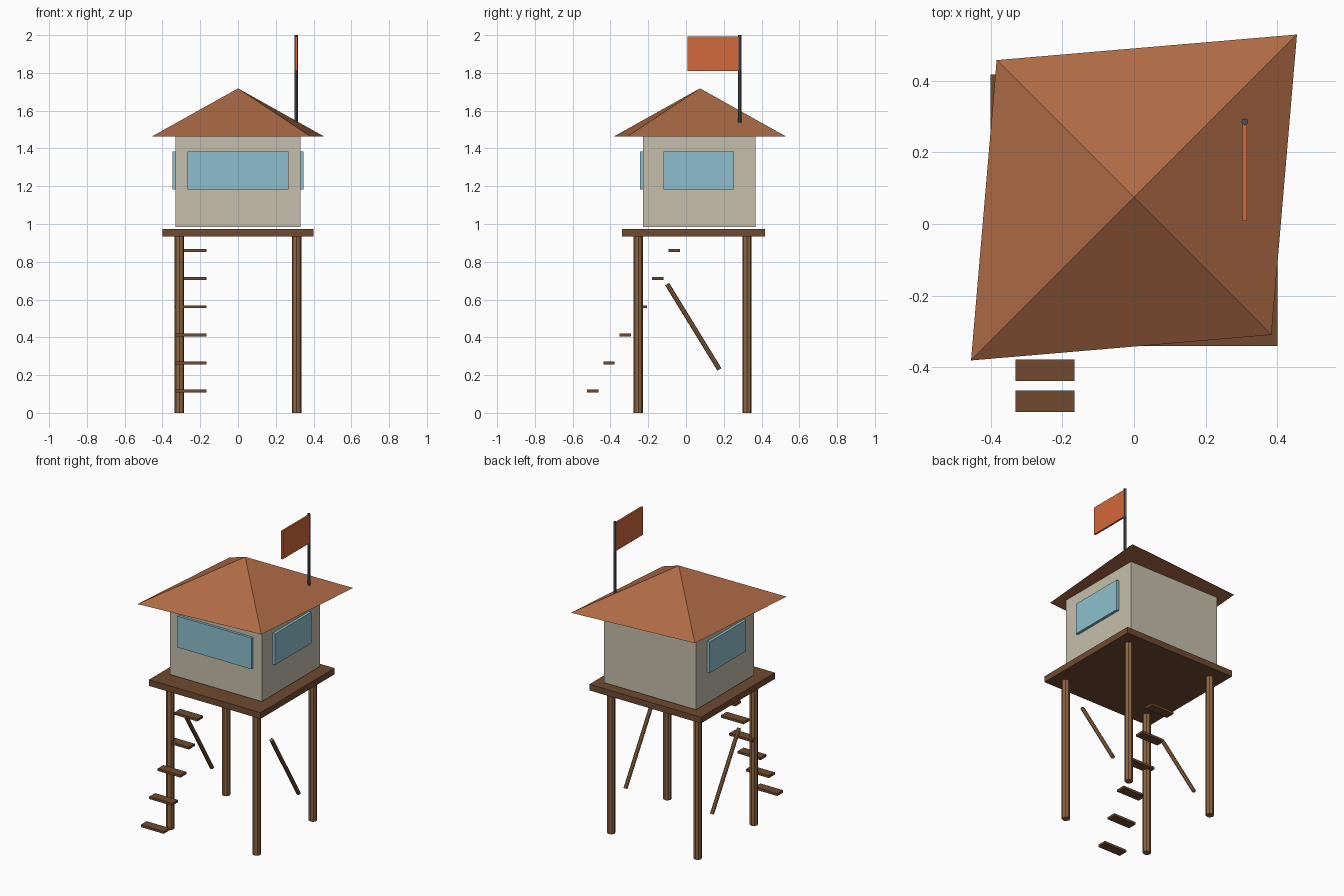
import bpy, math
from mathutils import Vector

if "Cube" in bpy.data.objects:
    bpy.data.objects.remove(bpy.data.objects["Cube"])


def mat(name, rgb):
    m = bpy.data.materials.new(name)
    m.diffuse_color = (*rgb, 1)
    m.use_nodes = True
    m.node_tree.nodes["Principled BSDF"].inputs["Base Color"].default_value = m.diffuse_color
    return m


POST = mat("post_wood", (0.27, 0.13, 0.055))
DECK = mat("dark_wood", (0.16, 0.07, 0.03))
WALL = mat("cream_wall", (0.56, 0.52, 0.41))
GLASS = mat("blue_glass", (0.27, 0.53, 0.62))
ROOF = mat("clay_roof", (0.42, 0.145, 0.06))
STEEL = mat("dark_steel", (0.07, 0.08, 0.09))
CLOTH = mat("orange_cloth", (0.65, 0.14, 0.045))


def finish(name, m):
    ob = bpy.context.object
    ob.name = name
    ob.data.materials.append(m)
    return ob


def box(name, x, y, z, m):
    """Box from (min, max) pairs on each axis."""
    bpy.ops.mesh.primitive_cube_add(size=1, location=[sum(r) / 2 for r in (x, y, z)])
    ob = finish(name, m)
    ob.scale = [r[1] - r[0] for r in (x, y, z)]
    return ob


def rod(name, a, b, r, m, sides=8):
    a, b = Vector(a), Vector(b)
    bpy.ops.mesh.primitive_cylinder_add(vertices=sides, radius=r, depth=(b - a).length,
                                        location=(a + b) / 2)
    ob = finish(name, m)
    ob.rotation_euler = (b - a).to_track_quat('Z', 'Y').to_euler()
    return ob


# Stilts and diagonal braces
for side, sx in (("left", -0.31), ("right", 0.31)):
    for end, y in (("front", -0.252), ("back", 0.323)):
        rod(f"{end}_{side}_leg", (sx, y, 0), (sx, y, 0.935), 0.025, POST)
    rod(f"{side}_brace", (sx, -0.1, 0.682), (sx, 0.177, 0.23), 0.0125, POST)

# Deck and cabin
box("deck", (-0.4, 0.4), (-0.34, 0.417), (0.933, 0.973), DECK)
box("cabin", (-0.33, 0.33), (-0.227, 0.367), (0.983, 1.464), WALL)

# Windows on the front and both sides
WZ = (1.182, 1.384)
box("front_window", (-0.268, 0.268), (-0.243, -0.223), WZ, GLASS)
box("left_window", (-0.347, -0.327), (-0.118, 0.255), WZ, GLASS)
box("right_window", (0.327, 0.347), (-0.118, 0.255), WZ, GLASS)

# Pyramid roof, stretched along one diagonal
bpy.ops.mesh.primitive_cone_add(vertices=4, radius1=1, radius2=0, depth=0.254,
                                location=(0, 0.074, 1.591))
roof = finish("roof", ROOF)
roof.scale = (0.643, 0.542, 1)
roof.rotation_euler.z = math.radians(45)

# Open stair treads
for i in range(6):
    y, z = -0.494 + 0.0862 * i, 0.115 + 0.149 * i
    box(f"stair_tread_{i + 1}", (-0.33, -0.166), (y - 0.03, y + 0.03),
        (z - 0.0075, z + 0.0075), DECK)

# Flag
rod("flag_pole", (0.309, 0.285, 1.537), (0.309, 0.285, 2.0), 0.0095, STEEL)
box("flag", (0.303, 0.315), (0.009, 0.293), (1.811, 1.993), CLOTH)
